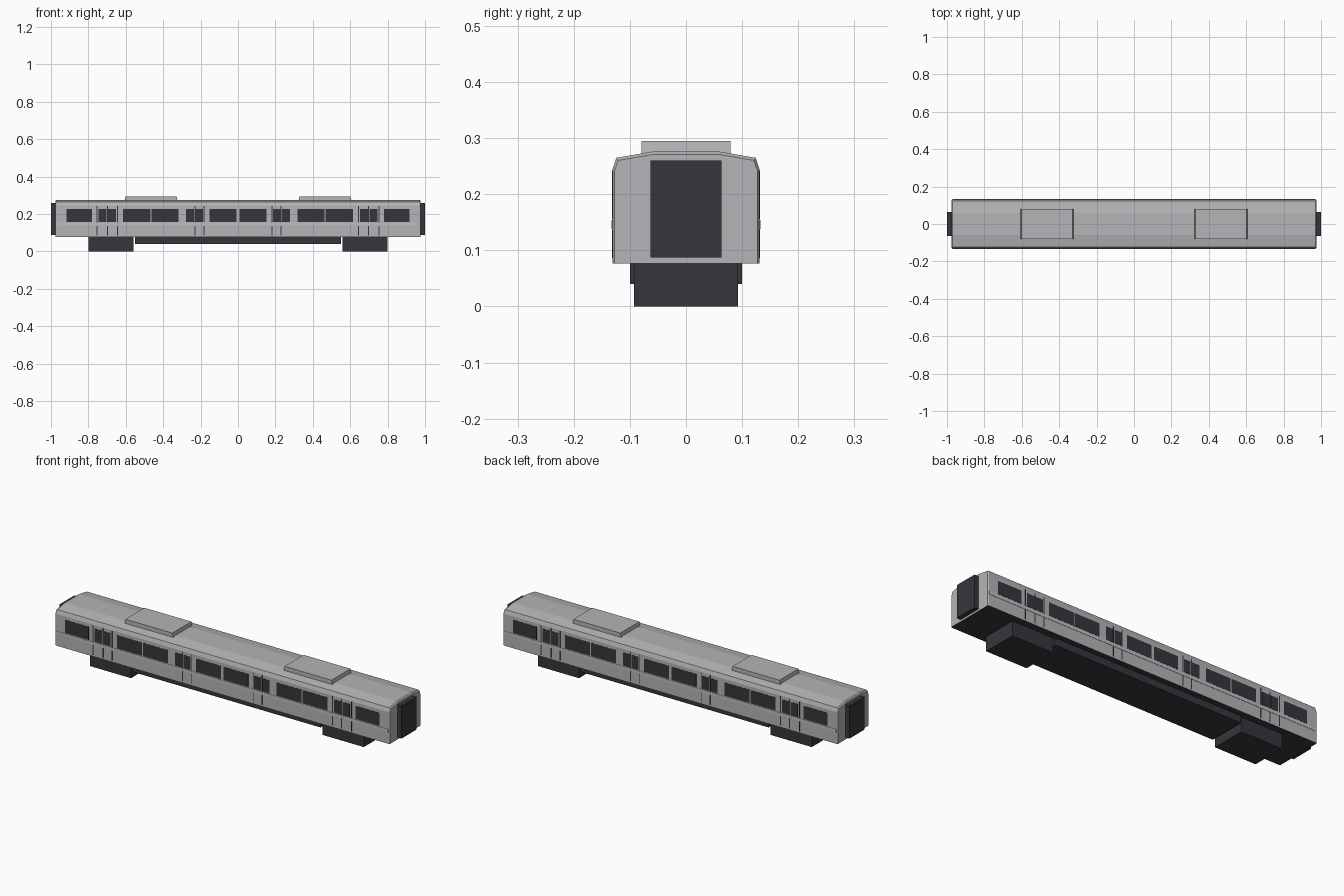
import bpy, bmesh

cube = bpy.data.objects.get("Cube")
if cube:
    bpy.data.objects.remove(cube)


def material(name, colour):
    m = bpy.data.materials.new(name)
    m.use_nodes = True
    m.diffuse_color = (*colour, 1)
    m.node_tree.nodes["Principled BSDF"].inputs["Base Color"].default_value = (*colour, 1)
    return m


silver = material("silver grey", (0.46, 0.46, 0.48))
belt_grey = material("light grey", (0.52, 0.52, 0.54))
dark = material("charcoal", (0.038, 0.036, 0.043))


def finish(name, bm, *mats):
    bmesh.ops.recalc_face_normals(bm, faces=bm.faces)
    me = bpy.data.meshes.new(name)
    bm.to_mesh(me)
    bm.free()
    for m in mats:
        me.materials.append(m)
    ob = bpy.data.objects.new(name, me)
    bpy.context.collection.objects.link(ob)
    return ob


def add_box(bm, x0, x1, y0, y1, z0, z1):
    verts = bmesh.ops.create_cube(bm, size=1)["verts"]
    for v in verts:
        v.co.x = x0 if v.co.x < 0 else x1
        v.co.y = y0 if v.co.y < 0 else y1
        v.co.z = z0 if v.co.z < 0 else z1
    return verts


def box(name, mat, *size):
    bm = bmesh.new()
    add_box(bm, *size)
    return finish(name, bm, mat)


# Carriage shell: arched section lofted along x, ends slightly drawn in
half = [(0.131, 0.077), (0.131, 0.245), (0.124, 0.265), (0.06, 0.276)]
section = half + [(-y, z) for y, z in reversed(half)]
bm = bmesh.new()
rings = []
for x, k in ((-0.977, 0.975), (-0.97, 1), (0.97, 1), (0.977, 0.975)):
    rings.append([bm.verts.new((x, y * k, 0.077 + (z - 0.077) * k)) for y, z in section])
n = len(section)
for a, b in zip(rings, rings[1:]):
    for i in range(n):
        bm.faces.new((a[i], a[(i + 1) % n], b[(i + 1) % n], b[i]))
bm.faces.new(rings[0])
bm.faces.new(rings[-1])
bm.normal_update()
for f in bm.faces:
    if max(v.co.z for v in f.verts) < 0.08:
        f.material_index = 1  # dark floor
finish("carriage_body", bm, silver, dark)

# Windows and door seams, mirrored in x and repeated on both sides
windows = [(0.78, 0.918), (0.605, 0.615 + 0.0), (0.468, 0.615), (0.317, 0.463), (0.008, 0.152),
           (0.702, 0.745), (0.652, 0.695), (0.235, 0.277), (0.186, 0.226)]
windows.pop(1)
seams = [0.645, 0.698, 0.754, 0.181, 0.231]


def side_plates(name, mat, spans, depth):
    bm = bmesh.new()
    for side in (-1, 1):
        ys = sorted((side * 0.129, side * (0.131 + depth)))
        for x0, x1, z0, z1 in spans:
            for xs in ((x0, x1), (-x1, -x0)):
                add_box(bm, *xs, *ys, z0, z1)
    finish(name, bm, mat)


side_plates("windows", dark, [(a, b, 0.158, 0.227) for a, b in windows], 0.001)
lines = [(s - 0.0025, s + 0.0025, a, b) for s in seams for a, b in ((0.156, 0.242), (0.086, 0.137))]
side_plates("door_seams", dark, lines, 0.0008)
side_plates("waist_rail", belt_grey, [(0, 0.97, 0.138, 0.154)], 0.0015)

# Parts that occur at both ends
for label, s in (("right", -1), ("left", 1)):
    def span(a, b):
        return sorted((s * a, s * b))

    box(label + "_gangway", dark, *span(0.96, 1), -0.063, 0.063, 0.087, 0.26)
    box(label + "_bogie", dark, *span(0.56, 0.80), -0.093, 0.093, 0, 0.078)
    # Roof unit with slightly tapered top
    bm = bmesh.new()
    for v in add_box(bm, *span(0.322, 0.608), -0.079, 0.079, 0.265, 0.295):
        if v.co.z > 0.29:
            v.co.x += 0.006 if v.co.x < s * 0.465 else -0.006
    finish(label + "_roof_unit", bm, silver)

# Equipment box below the floor
box("underfloor_equipment", dark, -0.552, 0.552, -0.1, 0.1, 0.04, 0.078)
